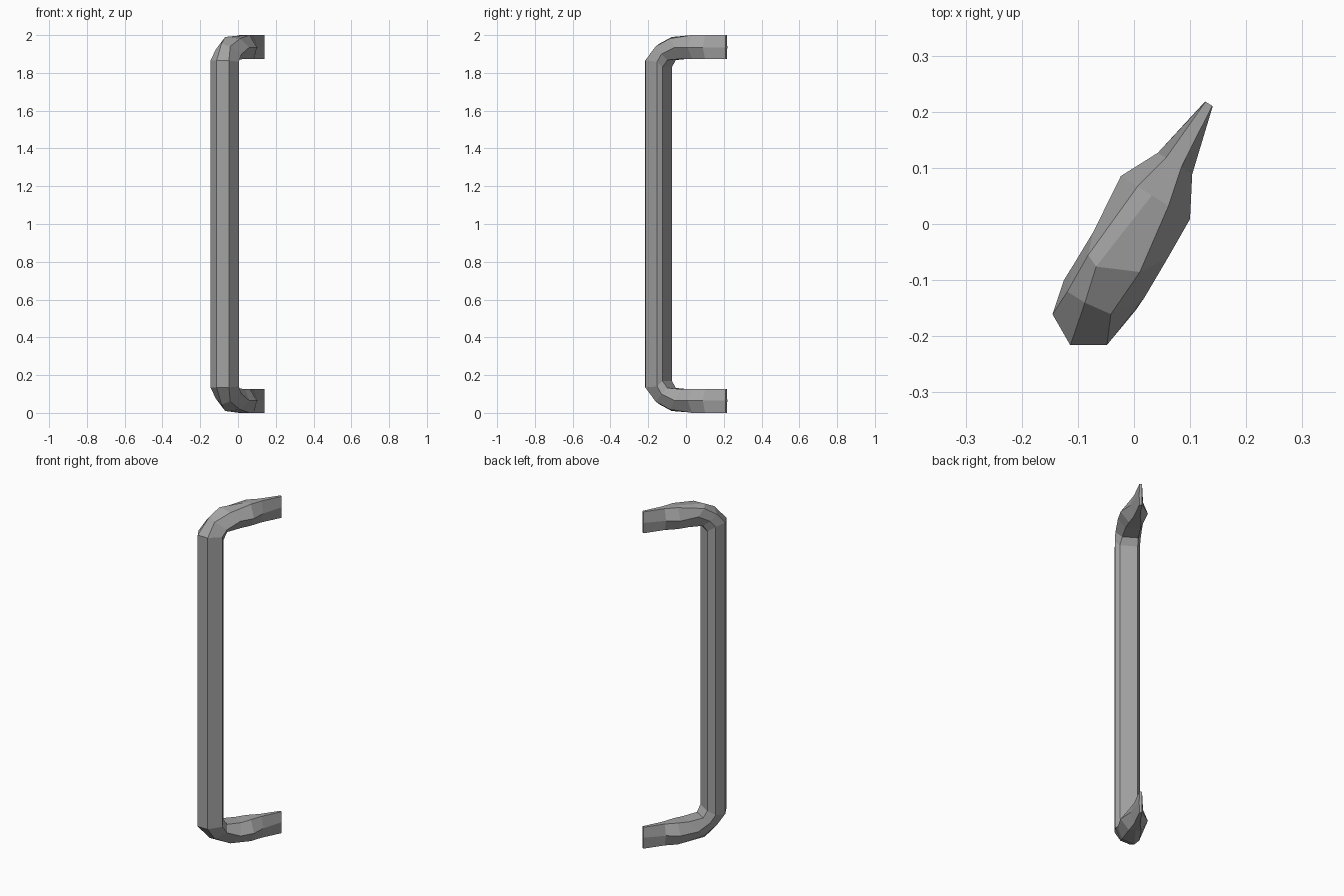
import bpy, bmesh

if "Cube" in bpy.data.objects:
    bpy.data.objects.remove(bpy.data.objects["Cube"])

# Points are (s, t, z): s runs along the arms, t across the handle
UX, UY = 0.53, 0.85


def to_world(p):
    s, t, z = p
    return (UX * s + UY * t, UY * s - UX * t, z)


def arm_ring(s, left, right, flat_l, flat_r):
    """Seven-sided arm section: three top points, two side ridges, two bottom points."""
    return [(s, -flat_l, 2.0), (s, 0, 2.0), (s, flat_r, 2.0), (s, right, 1.935),
            (s, flat_r, 1.873), (s, -flat_l, 1.873), (s, -left, 1.935)]


# Upright grip section, continued into the start of the bend
grip = [(-.213, -.038), (-.243, .018), (-.208, .073), (-.127, .084),
        (-.11, .06), (-.11, -.035), (-.151, -.053)]
grip_z = [1.865, 1.865, 1.865, 1.86, 1.83, 1.83, 1.855]

rings = [
    [(s, t, z) for (s, t), z in zip(grip, grip_z)],
    # bend
    [(-.165, -.037, 1.922), (-.165, 0, 1.955), (-.158, .05, 1.94), (-.1, .085, 1.90),
     (-.085, .05, 1.868), (-.085, -.035, 1.868), (-.12, -.053, 1.895)],
    [(-.09, -.04, 1.972), (-.1, -.017, 1.99), (-.067, .054, 1.982), (-.02, .083, 1.935),
     (0, .045, 1.875), (0, -.035, 1.875), (-.05, -.054, 1.935)],
    # arm tapering to a thin edge
    arm_ring(.06, .065, .08, .03, .035),
    arm_ring(.13, .031, .041, .014, .018),
    arm_ring(.252, .008, .008, .007, .007),
]

# Mirror the upper half about z = 1 and loft through everything
lower = [[(s, t, 2 - z) for s, t, z in r] for r in rings]
path = lower[::-1] + rings

bm = bmesh.new()
loops = [[bm.verts.new(to_world(p)) for p in r] for r in path]
n = len(grip)
for a, b in zip(loops, loops[1:]):
    for i in range(n):
        j = (i + 1) % n
        bm.faces.new((a[i], a[j], b[j], b[i]))
bm.faces.new(loops[0])
bm.faces.new(loops[-1][::-1])
bmesh.ops.recalc_face_normals(bm, faces=bm.faces[:])

mesh = bpy.data.meshes.new("pull_handle")
bm.to_mesh(mesh)
bm.free()

# Dark grey metal
metal = bpy.data.materials.new("dark_grey")
metal.diffuse_color = (0.37, 0.37, 0.37, 1)
metal.use_nodes = True
metal.node_tree.nodes["Principled BSDF"].inputs["Base Color"].default_value = metal.diffuse_color
mesh.materials.append(metal)
bpy.context.collection.objects.link(bpy.data.objects.new("pull_handle", mesh))
